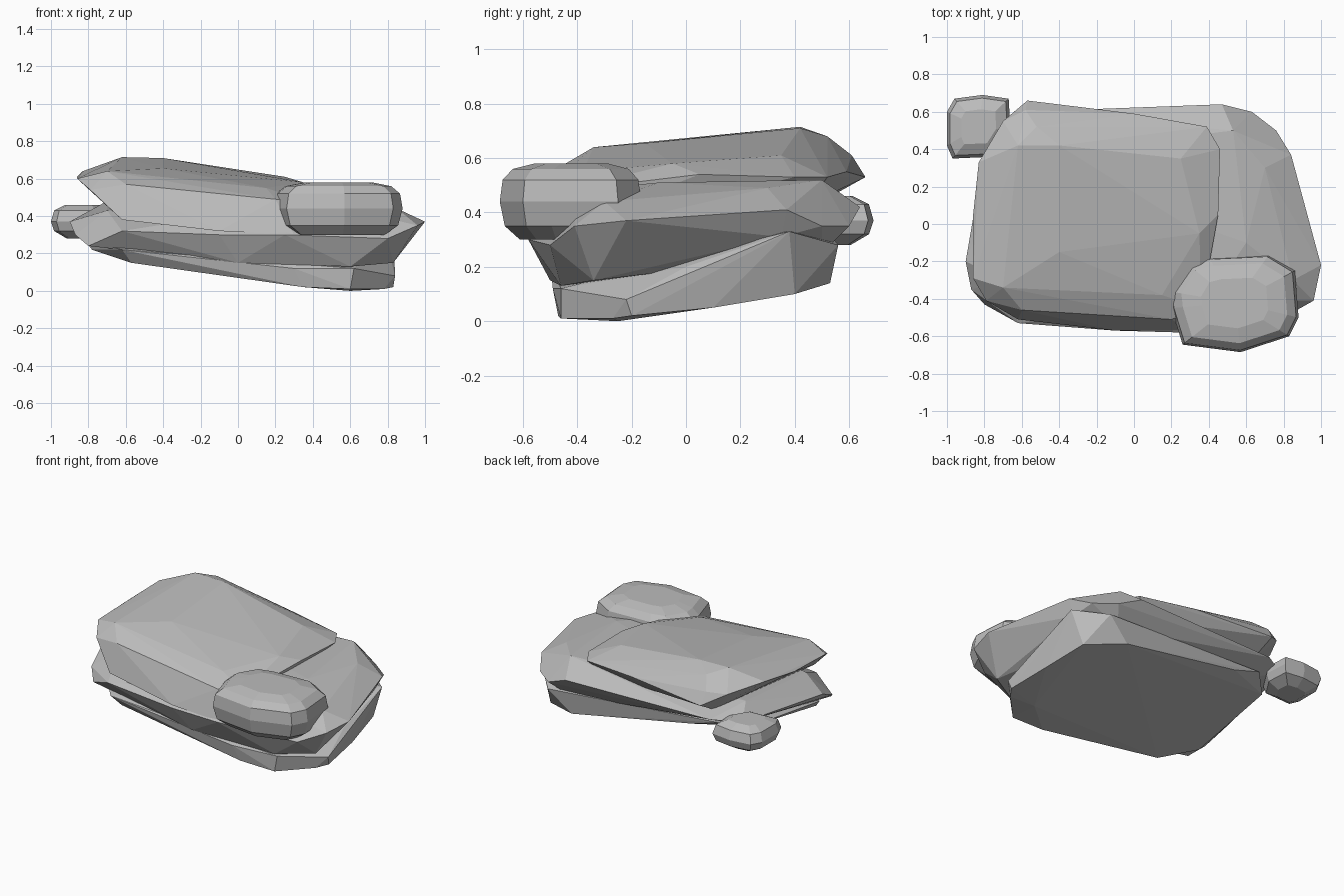
import bpy
import bmesh
from mathutils import Vector

# Remove the default object
default_cube = bpy.data.objects.get("Cube")
if default_cube:
    bpy.data.objects.remove(default_cube, do_unlink=True)

# One stone colour for everything
stone = bpy.data.materials.new("grey stone")
stone.use_nodes = True
stone_colour = (.5, .5, .5, 1)
stone.diffuse_color = stone_colour
for node in stone.node_tree.nodes:
    if node.type == "BSDF_PRINCIPLED":
        node.inputs["Base Color"].default_value = stone_colour
        node.inputs["Roughness"].default_value = .9


def chiselled_stone(name, corners):
    """Wrap a faceted, flat shaded stone around its corner points."""
    mesh = bpy.data.meshes.new(name)
    bm = bmesh.new()
    for corner in corners:
        bm.verts.new(corner)
    hull = bmesh.ops.convex_hull(bm, input=bm.verts[:])
    unused = {item for key in ("geom_interior", "geom_unused")
              for item in hull[key] if isinstance(item, bmesh.types.BMVert)}
    bmesh.ops.delete(bm, geom=list(unused), context="VERTS")
    bmesh.ops.recalc_face_normals(bm, faces=bm.faces[:])
    bm.to_mesh(mesh)
    bm.free()
    mesh.materials.append(stone)
    stone_object = bpy.data.objects.new(name, mesh)
    bpy.context.collection.objects.link(stone_object)
    return stone_object


def boulder_rings(outline, centre, levels):
    """Repeat a plan outline at several heights, each with its own scale."""
    middle = Vector(centre)
    points = []
    for height, scale in levels:
        for point in outline:
            plan = middle + (Vector(point) - middle) * scale
            points.append((plan.x, plan.y, height))
    return points


# Foot slab: tilted flat base with a low flared shoulder
base = [(.6, -.46, .01), (.78, -.27, .01), (.83, -.2, .02), (.6, -.25, 0),
        (.35, -.47, .02), (-.57, -.45, .15), (-.78, -.3, .22),
        (-.75, .35, .32), (-.4, .5, .3), (.5, .53, .14), (.75, .4, .1),
        (.8, .1, .05)]
shoulder = [(.84, -.22, .08), (.62, -.46, .12), (.81, 0, .2),
            (.83, .38, .33), (.66, .56, .28), (-.6, .5, .36),
            (-.82, -.28, .27), (-.62, -.5, .22), (.3, -.49, .12)]
chiselled_stone("foot_slab", base + shoulder)

# Lower slab: undercut underside, wide waist and upper ledge
underside = [(.83, -.34, .15), (.6, -.46, .13), (.77, 0, .22),
             (.79, .35, .31), (.55, .5, .25), (-.6, .45, .35),
             (-.8, -.43, .24), (0, -.5, .15)]
waist = [(1, -.22, .37), (.96, -.41, .35), (.84, .37, .41), (.76, .5, .35),
         (.63, .6, .35), (.47, .64, .42), (-.6, .6, .42), (-.78, .5, .41),
         (-.9, -.2, .37), (-.87, -.35, .3), (-.62, -.53, .32),
         (-.1, -.57, .3), (.25, -.58, .3), (.8, -.5, .28)]
ledge = [(.85, -.3, .44), (.6, -.1, .51), (.7, .3, .49), (.53, .5, .52),
         (.4, -.4, .48), (-.7, -.3, .43), (-.7, .35, .48)]
chiselled_stone("lower_slab", underside + waist + ledge)

# Upper slab: deep front belly, overhanging rim and sloping crest
belly = [(-.62, -.51, .38), (-.55, .48, .43), (.3, .45, .43),
         (-.1, -.57, .32), (.3, -.57, .3)]
rim = [(-.57, .66, .53), (-.7, .55, .6), (-.83, .33, .64), (-.86, .05, .61),
       (-.86, -.29, .6), (-.79, -.41, .54), (-.6, -.46, .57),
       (.2, -.51, .49), (.36, -.45, .48), (.45, .05, .54), (.46, .4, .53),
       (.39, .52, .53), (0, .59, .55)]
crest = [(-.58, .61, .61), (-.52, .52, .68), (-.62, .42, .715),
         (-.4, .42, .71), (.25, .35, .61), (.35, -.05, .58),
         (-.7, -.34, .64), (-.4, -.15, .655), (.15, -.38, .55)]
chiselled_stone("upper_slab", belly + rim + crest)

# Large boulder resting on the front corner
large_outline = [(.19, -.36), (.28, -.21), (.4, -.18), (.72, -.165),
                 (.86, -.25), (.88, -.5), (.83, -.6), (.57, -.685),
                 (.26, -.645), (.2, -.45)]
chiselled_stone("large_boulder", boulder_rings(
    large_outline, (.54, -.42),
    [(.3, .72), (.35, .93), (.44, 1), (.52, .96), (.56, .82), (.58, .52)]))

# Small boulder against the back corner
small_outline = [(-1, .6), (-.96, .67), (-.81, .69), (-.67, .67),
                 (-.66, .5), (-.75, .36), (-.97, .35), (-1, .42)]
chiselled_stone("small_boulder", boulder_rings(
    small_outline, (-.83, .52),
    [(.28, .5), (.32, .9), (.37, 1), (.43, .9), (.46, .55)]))
